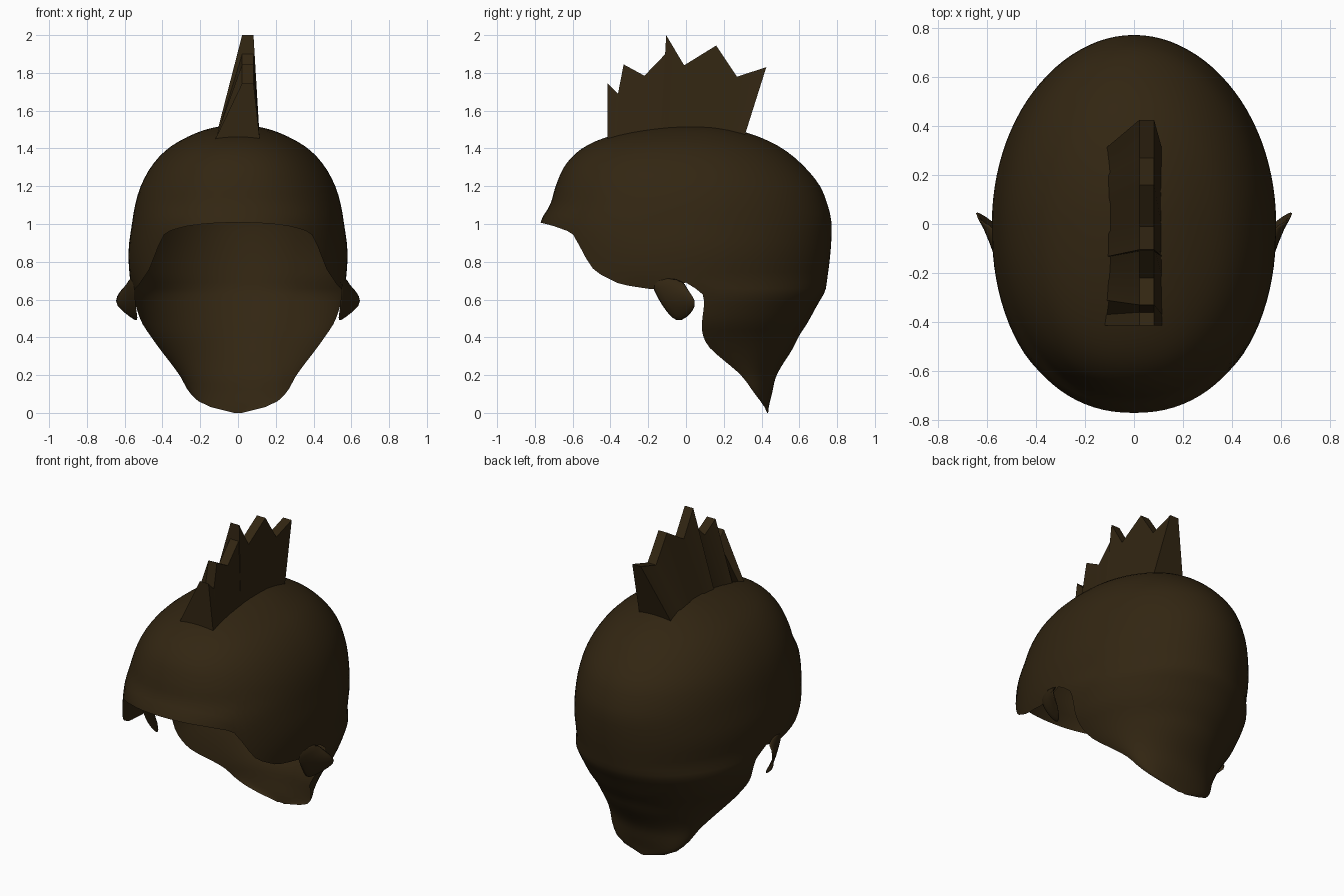
import bpy, bmesh, math

if "Cube" in bpy.data.objects:
    bpy.data.objects.remove(bpy.data.objects["Cube"])

TOP = 1.525
# height, half width, front y, back y, centre y of each horizontal section
SECTIONS = [
    (1.525, 0, .05, .05, .05), (1.50, .17, -.24, .26, .03), (1.46, .27, -.42, .39, .01),
    (1.40, .37, -.55, .51, 0), (1.31, .455, -.64, .62, 0), (1.2, .515, -.69, .71, 0),
    (1.1, .545, -.72, .75, 0), (1.01, .56, -.77, .77, 0), (.85, .58, -.77, .765, 0),
    (.69, .57, -.77, .745, 0), (.64, .56, -.77, .735, .08), (.58, .545, -.77, .70, .095),
    (.48, .51, -.77, .645, .085), (.41, .465, -.77, .60, .09), (.34, .415, -.77, .565, .13),
    (.2, .31, -.77, .48, .29), (.1, .25, -.77, .455, .365), (.04, .17, -.77, .44, .41),
    (0, .02, -.77, .435, .43)]
# lower hairline on the front half: depth, height
HAIRLINE = [(0, .69), (.1, .665), (.2, .65), (.35, .68), (.48, .75),
            (.53, .82), (.6, .955), (.7, .99), (.78, 1.01)]

brown = bpy.data.materials.new("dark brown hair")
brown.diffuse_color = (0.032, 0.019, 0.006, 1)
brown.use_nodes = True
brown.node_tree.nodes["Principled BSDF"].inputs["Base Color"].default_value = brown.diffuse_color


def make_object(name, bm, angle):
    bmesh.ops.remove_doubles(bm, verts=bm.verts, dist=1e-4)
    bmesh.ops.recalc_face_normals(bm, faces=bm.faces)
    me = bpy.data.meshes.new(name)
    bm.to_mesh(me)
    bm.free()
    ob = bpy.data.objects.new(name, me)
    bpy.context.collection.objects.link(ob)
    me.materials.append(brown)
    bpy.ops.object.select_all(action='DESELECT')
    ob.select_set(True)
    bpy.context.view_layer.objects.active = ob
    bpy.ops.object.shade_smooth_by_angle(angle=math.radians(angle))
    return ob


def add_grid(bm, rows):
    vs = [[bm.verts.new(p) for p in r] for r in rows]
    for a, b in zip(vs, vs[1:]):
        for i in range(len(a) - 1):
            bm.faces.new((a[i], a[i + 1], b[i + 1], b[i]))


def section(z):
    """Smoothly interpolated section, spaced so that the crown is round."""
    us = [math.sqrt(TOP - s[0]) for s in SECTIONS]
    u = math.sqrt(max(TOP - z, 0))
    i = 0
    while i < len(us) - 2 and u > us[i + 1]:
        i += 1
    h = us[i + 1] - us[i]
    t = (u - us[i]) / h
    out = []
    for k in range(1, 5):
        def slope(j):
            a, b = max(j - 1, 0), min(j + 1, len(us) - 1)
            return (SECTIONS[b][k] - SECTIONS[a][k]) / (us[b] - us[a])
        p, q = SECTIONS[i][k], SECTIONS[i + 1][k]
        out.append(p * (1 + 2 * t) * (1 - t) ** 2 + q * t * t * (3 - 2 * t)
                   + h * slope(i) * t * (1 - t) ** 2 + h * slope(i + 1) * t * t * (t - 1))
    return out


def shell_point(a, z, front):
    w, yf, yb, yc = section(z)
    e = .91 if front else 1
    c, s = math.cos(a), max(math.sin(a), 0)
    x = w * math.copysign(abs(c) ** e, c) if abs(c) > 1e-6 else 0
    return (x, yc + ((yf if front else yb) - yc) * s ** e, z)


def hairline(a):
    d = .77 * max(math.sin(a), 0) ** .91
    for (d0, z0), (d1, z1) in zip(HAIRLINE, HAIRLINE[1:]):
        if d <= d1:
            return z0 + (z1 - z0) * (d - d0) / (d1 - d0)


# Hair shell: open surface, back half down to the nape, front half to the hairline
bm = bmesh.new()
N, R = 48, 24
angles = [math.pi * i / N for i in range(N + 1)]
rise = [math.sin(math.pi / 2 * j / R) for j in range(R + 1)]
back = [.69 * j / 22 for j in range(22)] + [.69 + (TOP - .69) * f for f in rise]
add_grid(bm, [[shell_point(a, z, False) for a in angles] for z in back])
add_grid(bm, [[shell_point(a, hairline(a) + (TOP - hairline(a)) * f, True)
               for a in angles] for f in rise])
make_object("hair_shell", bm, 60)


# Crest: two ridges leaning to one side, columns of (base y, top y, top z)
def crest(name, columns):
    bm = bmesh.new()
    rings = [[bm.verts.new(p) for p in ((-.12, yb, 1.45), (.115, yb, 1.45),
                                        (.082, yt, zt), (.022, yt, zt))]
             for yb, yt, zt in columns]
    for a, b in zip(rings, rings[1:]):
        for i in range(4):
            j = (i + 1) % 4
            bm.faces.new((a[i], a[j], b[j], b[i]))
    bm.faces.new(rings[0])
    bm.faces.new(rings[-1])
    make_object(name, bm, 25)


crest("front_crest", [(-.415, -.415, 1.745), (-.37, -.36, 1.69), (-.31, -.33, 1.845),
                      (-.22, -.22, 1.785), (-.12, -.09, 1.92)])
crest("back_crest", [(-.135, -.105, 2.0), (-.03, -.01, 1.84), (.1, .16, 1.945),
                     (.2, .27, 1.78), (.305, .425, 1.83)])

# Side locks: flaps curling outward and back in front of the ears
LOCK = [[(.545, -.2, .70), (.57, -.1, .73), (.57, 0, .69)],
        [(.545, -.155, .61), (.59, -.08, .63), (.605, 0, .67)],
        [(.535, -.105, .53), (.59, -.03, .56), (.648, .04, .62)],
        [(.525, -.05, .475), (.565, .01, .50), (.655, .06, .57)]]
for side, name in ((1, "right_side_lock"), (-1, "left_side_lock")):
    bm = bmesh.new()
    add_grid(bm, [[(side * x, y, z) for x, y, z in row] for row in LOCK])
    ob = make_object(name, bm, 60)
    thick = ob.modifiers.new("thickness", 'SOLIDIFY')
    thick.thickness = .015
    thick.offset = 0
    ob.modifiers.new("smooth", 'SUBSURF').levels = 1
